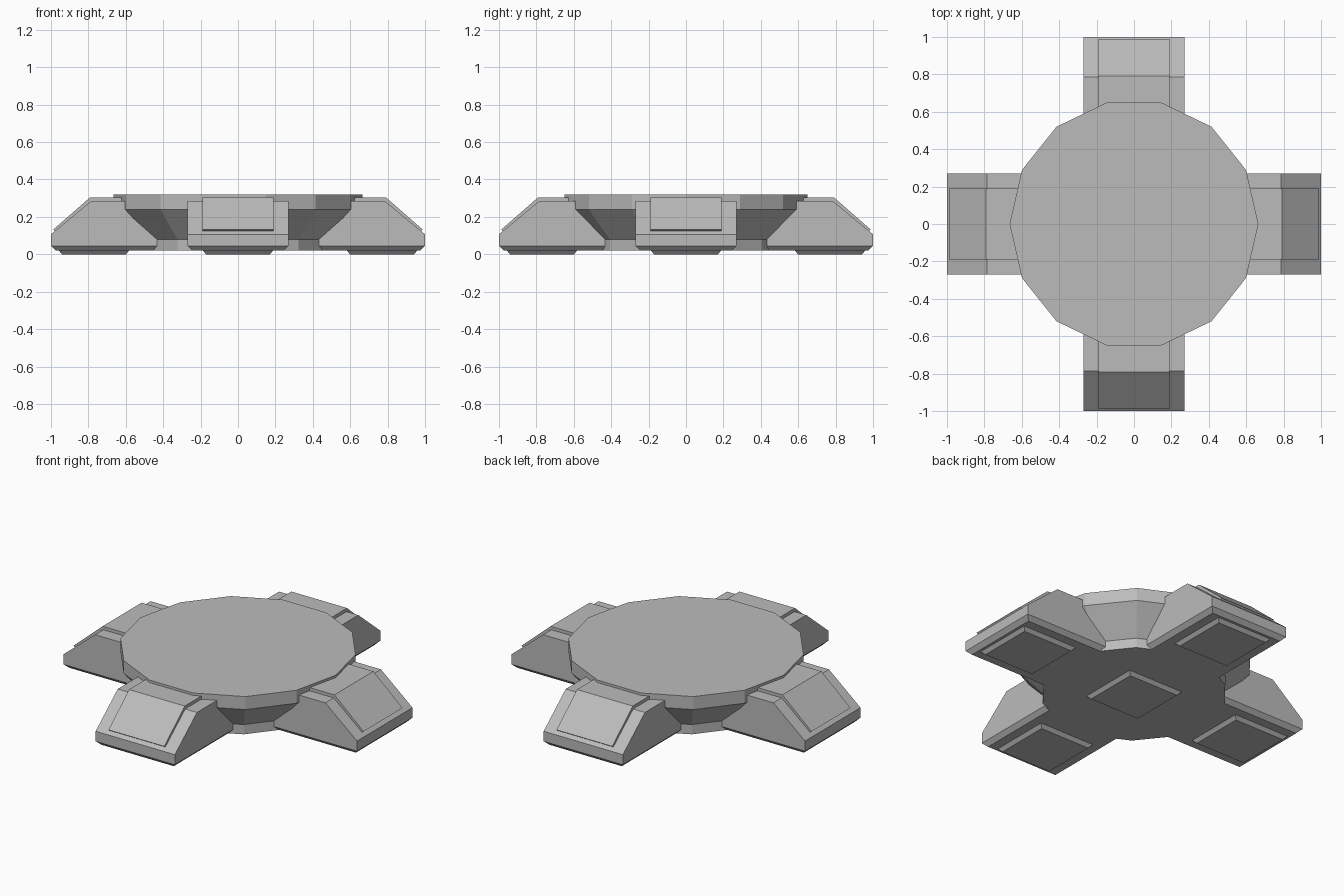
import bpy, bmesh
from math import cos, sin, pi

cube = bpy.data.objects.get("Cube")
if cube:
    bpy.data.objects.remove(cube, do_unlink=True)

grey = bpy.data.materials.new("plain_grey")
grey.use_nodes = True
COLOUR = (0.5, 0.5, 0.5, 1)
grey.diffuse_color = COLOUR
grey.node_tree.nodes["Principled BSDF"].inputs["Base Color"].default_value = COLOUR


def add_object(name, bm, turn=0.0):
    bmesh.ops.recalc_face_normals(bm, faces=bm.faces)
    mesh = bpy.data.meshes.new(name)
    bm.to_mesh(mesh)
    bm.free()
    mesh.materials.append(grey)
    obj = bpy.data.objects.new(name, mesh)
    obj.rotation_euler.z = turn
    bpy.context.collection.objects.link(obj)
    return obj


def stack(name, rings, turn=0.0):
    """Join equal-length rings of points, capping the first and last."""
    bm = bmesh.new()
    loops = [[bm.verts.new(p) for p in ring] for ring in rings]
    n = len(loops[0])
    for a, b in zip(loops, loops[1:]):
        for i in range(n):
            j = (i + 1) % n
            bm.faces.new((a[i], a[j], b[j], b[i]))
    bm.faces.new(loops[0])
    bm.faces.new(loops[-1])
    return add_object(name, bm, turn)


def polygon(radius, z, sides=14):
    return [(radius * cos(2 * pi * i / sides), radius * sin(2 * pi * i / sides), z)
            for i in range(sides)]


def rectangle(x, half_x, half_y, z):
    return [(x + sx * half_x, sy * half_y, z)
            for sx, sy in ((-1, -1), (1, -1), (1, 1), (-1, 1))]


def foot_pad(name, x, turn=0.0):
    stack(name, [rectangle(x, .17, .17, 0), rectangle(x, .19, .19, .021)], turn)


def leg(name, turn):
    # Side profile (x, z, half width); the underside is chamfered
    profile = [(.38, .02, .245), (.975, .02, .245), (1, .045, .27), (1, .107, .27),
               (.785, .285, .27), (.5, .285, .27), (.38, .045, .27)]
    bm = bmesh.new()
    sides = [[bm.verts.new((x, s * w, z)) for x, z, w in profile] for s in (-1, 1)]
    a, b = sides
    for i in range(len(profile)):
        j = (i + 1) % len(profile)
        bm.faces.new((a[i], a[j], b[j], b[i]))
    for side in sides:
        bm.faces.new(side[2:])
        bm.faces.new((side[0], side[1], side[2], side[6]))
    add_object(name, bm, turn)


def armour_plate(name, turn):
    # Raised panel following the top and slope of a leg
    profile = [(.6, .28), (.78, .28), (.972, .12), (.988, .132), (.79, .305), (.6, .305)]
    stack(name, [[(x, s * .19, z) for x, z in profile] for s in (-1, 1)], turn)


# Round platform with an undercut rim
stack("platform", [polygon(.52, .02), polygon(.52, .08),
                   polygon(.665, .24), polygon(.665, .32)])
foot_pad("centre_pad", 0)

# Four identical legs
for i, place in enumerate(("left", "back", "right", "front")):
    angle = i * pi / 2
    leg(place + "_leg", angle)
    armour_plate(place + "_leg_plate", angle)
    foot_pad(place + "_foot_pad", .77, angle)
